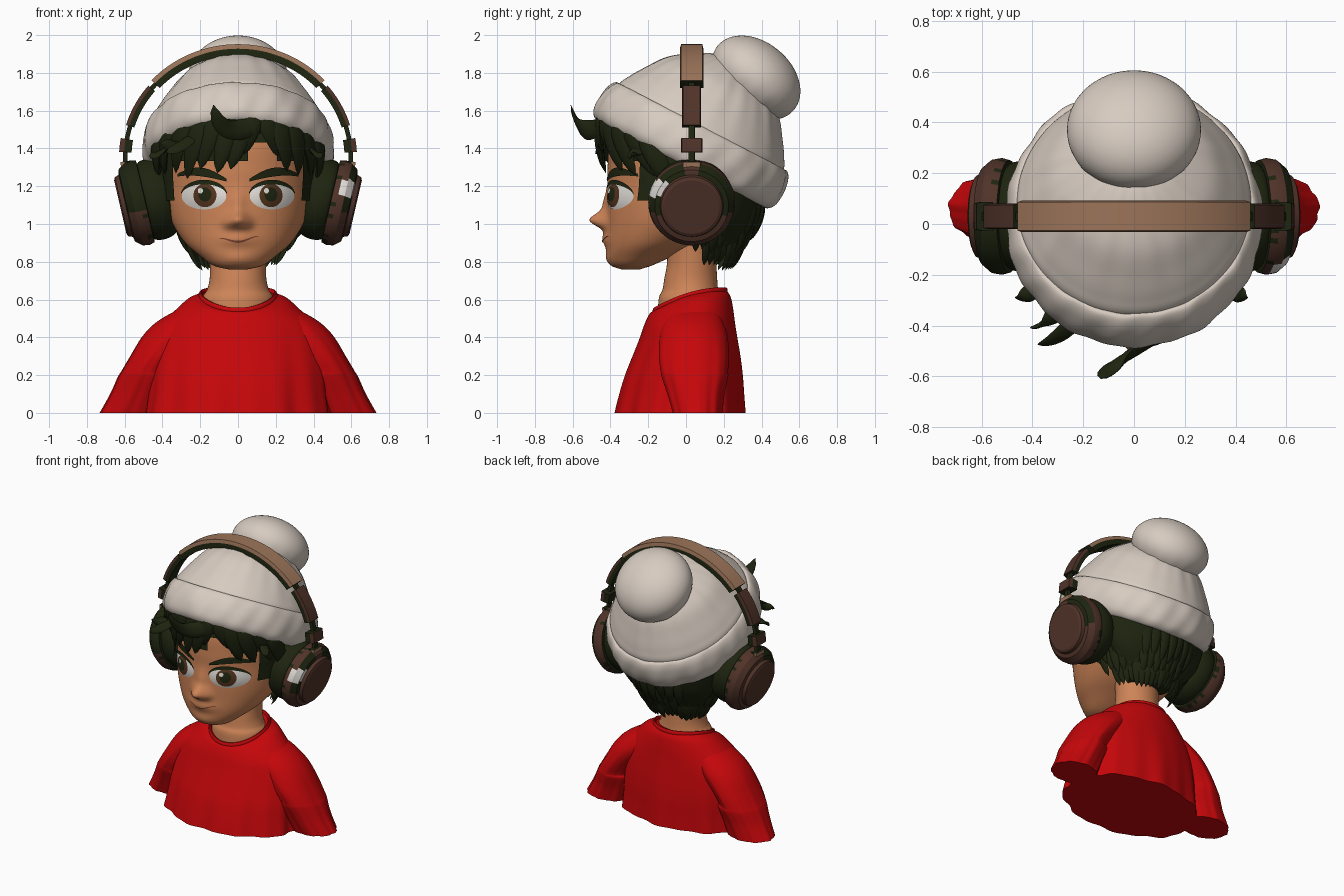
import bpy, bmesh, random
from math import sin, cos, pi, radians, sqrt, exp
from mathutils import Matrix, Vector

if "Cube" in bpy.data.objects:
    bpy.data.objects.remove(bpy.data.objects["Cube"])
random.seed(4)


def material(name, *rgb):
    m = bpy.data.materials.new(name)
    m.use_nodes = True
    m.diffuse_color = (*rgb, 1)
    m.node_tree.nodes["Principled BSDF"].inputs["Base Color"].default_value = (*rgb, 1)
    return m


SKIN = material("skin", .61, .23, .095)
HAIR = material("dark olive", .013, .018, .005)
WOOL = material("cream wool", .68, .6, .53)
RED = material("red cloth", .56, .002, .003)
BROWN = material("dark brown", .08, .033, .022)
TAN = material("tan leather", .33, .175, .1)
WHITE = material("eye white", .75, .72, .68)
IRIS = material("iris brown", .09, .035, .013)
LIP = material("mouth line", .2, .06, .03)


def finish(bm, name, mats, angle=50, closed=True):
    if closed:
        bmesh.ops.recalc_face_normals(bm, faces=bm.faces)
    me = bpy.data.meshes.new(name)
    bm.to_mesh(me)
    bm.free()
    for m in mats:
        me.materials.append(m)
    ob = bpy.data.objects.new(name, me)
    bpy.context.collection.objects.link(ob)
    bpy.ops.object.select_all(action='DESELECT')
    ob.select_set(True)
    bpy.context.view_layer.objects.active = ob
    bpy.ops.object.shade_smooth_by_angle(angle=radians(angle))


def sample(rings, k):
    """Smooth in-between rings: z, half width, front y, back y, centre x, tilt."""
    rows = [tuple(r) + (0, 0)[len(r) - 4:] for r in rings]
    out = []
    for i in range(len(rows) - 1):
        quad = [rows[max(0, min(len(rows) - 1, i + d))] for d in (-1, 0, 1, 2)]
        for s in range(k):
            t = s / k
            out.append([b + t / 2 * (c - a + t * (2 * a - 5 * b + 4 * c - d + t * (3 * (b - c) + d - a)))
                        for a, b, c, d in zip(*quad)])
    return out + [list(rows[-1])]


def skin_rings(bm, loops, cap=True):
    n = len(loops[0])
    vs = [[bm.verts.new(p) for p in loop] for loop in loops]
    for a, b in zip(vs, vs[1:]):
        for j in range(n):
            bm.faces.new((a[j], a[(j + 1) % n], b[(j + 1) % n], b[j]))
    if cap:
        bm.faces.new(vs[0])
        bm.faces.new(vs[-1])


def loft(rings, k=6, seg=64, matrix=Matrix(), ripple=None, cap=True):
    bm = bmesh.new()
    loops = []
    for z, rx, y0, y1, cx, tilt in sample(rings, k):
        cy, ry, loop = (y0 + y1) / 2, (y1 - y0) / 2, []
        for j in range(seg):
            a = 2 * pi * j / seg
            f = 1 + (ripple(a, z) if ripple else 0)
            y = ry * sin(a) * f
            loop.append(matrix @ Vector((cx + rx * cos(a) * f, cy + y, z + tilt * y)))
        loops.append(loop)
    skin_rings(bm, loops, cap)
    return bm


def turned(profile, squash=1):
    return [(z, r * squash, -r, r) for z, r in profile]


# Head, with nose and lips raised from the face
HEAD = [(.76, .05, -.34, -.24), (.78, .13, -.39, -.18), (.83, .2, -.415, -.07), (.9, .28, -.42, .08),
        (1, .345, -.42, .24), (1.1, .375, -.42, .33), (1.2, .385, -.415, .37), (1.3, .39, -.415, .39),
        (1.45, .38, -.4, .4), (1.6, .32, -.32, .37), (1.74, .2, -.17, .3), (1.78, .05, 0, .15)]
ROWS = sample(HEAD, 8)


def bump(x, z):
    g = lambda h, cx, cz, sx, sz: h * exp(-((x - cx) / sx) ** 2 - ((z - cz) / sz) ** 2)
    return (g(.085, 0, 1.02, .05, .042) + g(.02, 0, 1.1, .035, .07) + g(.022, 0, .92, .09, .04)
            + g(.02, .05, 1, .03, .028) + g(.02, -.05, 1, .03, .028) + g(.012, 0, .81, .09, .04))


def face_y(x, z):
    for a, b in zip(ROWS, ROWS[1:]):
        if a[0] <= z <= b[0]:
            t = (z - a[0]) / (b[0] - a[0])
            rx, y0, y1 = [a[i] + t * (b[i] - a[i]) for i in (1, 2, 3)]
            return (y0 + y1) / 2 - (y1 - y0) / 2 * sqrt(max(0, 1 - (x / rx) ** 2)) - bump(x, z)


bm = loft(HEAD, 8, 144)
for v in bm.verts:
    if v.co.y < -.2:
        v.co.y -= bump(v.co.x, v.co.z)
finish(bm, "head", [SKIN])
finish(loft([(.46, .2, -.15, .18), (.6, .19, -.145, .18), (.65, .165, -.125, .17), (.71, .15, -.115, .165),
             (.8, .15, -.1, .16), (.95, .16, -.1, .15)]), "neck", [SKIN])


# Eyes, brows and mouth as thin plates that follow the face
def plate(name, mat, grid, rise):
    bm = bmesh.new()
    vs = [[bm.verts.new((x, face_y(x, z) - rise(x, z), z)) for x, z in row] for row in grid]
    for a, b in zip(vs, vs[1:]):
        for j in range(len(a) - 1):
            f = bm.faces.new((a[j], a[j + 1], b[j + 1], b[j]))
            f.normal_update()
            if f.normal.y > 0:
                f.normal_flip()
    finish(bm, name, [mat], closed=False)


def disc(name, mat, cx, cz, rx, rz, rise):
    plate(name, mat, [[(cx + rx * s / 6 * cos(pi * j / 16), cz + rz * s / 6 * sin(pi * j / 16)) for j in range(33)]
                      for s in (.1, 1, 2, 3, 4, 5, 6)], rise)


def stripe(name, mat, path, width, rise):
    n = len(path) - 1
    plate(name, mat, [[(x, z + e * width * (.3 + .7 * sin(pi * i / n))) for e in (-.5, 0, .5)]
                      for i, (x, z) in enumerate(path)], rise)


for side, s in (("left", 1), ("right", -1)):
    ex, ez = s * .18, 1.148

    def bulge(off):
        return lambda x, z: off + .014 * max(0, 1 - ((x - ex) / .12) ** 2 - ((z - ez) / .07) ** 2)
    ix = ex - s * .005
    disc(side + "_eye_white", WHITE, ex, ez, .118, .071, bulge(.004))
    disc(side + "_iris", IRIS, ix, ez + .003, .061, .062, bulge(.008))
    disc(side + "_pupil", HAIR, ix, ez + .008, .034, .038, bulge(.011))
    disc(side + "_eye_glint", WHITE, ix - .024, ez + .028, .014, .014, bulge(.014))
    lid = [(ex + .124 * cos(pi * i / 24), ez + .074 * sin(pi * i / 24)) for i in range(1, 24)]
    stripe(side + "_lash", HAIR, lid, .024, bulge(.012))
    brow = [(s * (.06 + .26 * t), 1.232 + .045 * sin(pi * t * .8)) for t in [i / 16 for i in range(17)]]
    stripe(side + "_brow", HAIR, brow, .046, lambda x, z: .009)
smile = [(-.1 + .21 * i / 20, .912 + .012 * cos(pi * i / 10) + .012 * i / 20) for i in range(21)]
stripe("mouth", LIP, smile, .011, lambda x, z: .004)

# Shirt body with raised shoulder line, sleeves and collar
fold = lambda a, z: .022 * max(0, 1 - z / .5) * (sin(9 * a) + .6 * sin(17 * a + 1))
bm = loft([(0, .5, -.38, .305), (.1, .485, -.355, .3), (.2, .475, -.325, .295), (.3, .46, -.285, .285),
           (.4, .44, -.245, .27), (.47, .405, -.22, .26), (.53, .33, -.2, .25, 0, .08),
           (.575, .26, -.185, .235, 0, .2), (.595, .2, -.165, .21, 0, .3)], 5, 128, ripple=fold)
for v in bm.verts:
    across = v.co.x ** 2 / (v.co.x ** 2 + v.co.y ** 2)
    v.co.z += .03 * across * min(1, max(0, v.co.z - .48) / .1)
finish(bm, "shirt_body", [RED])
for side, s in (("left", 1), ("right", -1)):
    finish(loft([(0, .165, -.07, .19, s * .565), (.1, .155, -.1, .2, s * .52), (.19, .15, -.13, .22, s * .485),
                 (.22, .137, -.135, .22, s * .48), (.3, .14, -.145, .225, s * .43), (.4, .16, -.14, .22, s * .35),
                 (.47, .16, -.125, .2, s * .285), (.525, .12, -.09, .17, s * .24),
                 (.56, .06, -.03, .11, s * .22)], 5, 72, ripple=fold),
           side + "_sleeve", [RED])
collar = []
for j in range(65):
    a = 2 * pi * j / 64
    c = Vector((.198 * cos(a), .022 + .188 * sin(a), .592 + .054 * sin(a) + .028 * cos(a) ** 2))
    out = Vector((cos(a), sin(a), 0))
    collar.append([c + out * .011 * cos(b) + Vector((0, 0, .02 * sin(b))) for b in [pi * i / 5 for i in range(10)]])
bm = bmesh.new()
skin_rings(bm, collar, False)
bmesh.ops.remove_doubles(bm, verts=bm.verts, dist=.0001)
finish(bm, "collar", [RED])

# Knitted hat, tilted back, with folded brim and pompom
TILT = Matrix.Translation((0, -.02, 1.32)) @ Matrix.Rotation(radians(-27.5), 4, 'X')
pleat = lambda a, z: .012 * (sin(22 * a) + sin(13 * a + 2)) * max(0, z - .2) * 2
lump = lambda a, z: .007 * sin(11 * a + 9 * z) + .005 * sin(23 * a - 20 * z)
finish(loft(turned([(.1, .47), (.21, .492), (.28, .462), (.36, .41), (.46, .335), (.535, .235), (.59, .13),
                    (.61, .03)], .94), 6, 128, TILT, pleat), "hat_crown", [WOOL])
finish(loft(turned([(.03, .44), (-.005, .5), (.03, .54), (.1, .55), (.17, .538), (.212, .517), (.222, .495),
                    (.2, .47)], .92), 5, 128, TILT, lump), "hat_brim", [WOOL])
POM = Matrix.Translation((0, .37, 1.775)) @ Matrix.Rotation(radians(-40), 4, 'X')
ball = [(-.188 * cos(pi * i / 16), .263 * sin(pi * i / 16) + .001) for i in range(17)]
finish(loft(turned(ball), 2, 96, POM, lambda a, z: .01 * (sin(17 * a) + sin(9 * a + 8 * z)) * max(0, -z) * 5),
       "pompom", [WOOL])

# Hair: under-cap, nape and tapered locks
bm = loft([(z, rx + .025, y0 - .02, y1 + .03) for z, rx, y0, y1 in HEAD[4:-2]], 8, 96, cap=False)
low = []
for f in bm.faces:
    c = f.calc_center_median()
    edge = 1.43 if .06 < c.x < .2 else 1.34
    if c.z < (edge if c.y < -.25 else 1.12):
        low.append(f)
bmesh.ops.delete(bm, geom=low, context='FACES')
finish(bm, "hair_cap", [HAIR])
finish(loft([(.83, .15, .06, .21), (.9, .24, .05, .29), (1, .33, .02, .36), (1.1, .38, -.05, .4),
             (1.25, .4, -.05, .43), (1.35, .38, -.05, .4)]), "hair_nape", [HAIR])


def lock(bm, p0, p1, p2, width):
    p0, p1, p2 = Vector(p0), Vector(p1), Vector(p2)
    loops = []
    for i in range(12):
        t = i / 11
        c = p0.lerp(p1, t).lerp(p1.lerp(p2, t), t)
        d = (p1 - p0).lerp(p2 - p1, t).normalized()
        side = d.cross(Vector((c.x, c.y, .05))).normalized()
        up = side.cross(d)
        w = width * (.75 + .6 * t) * (1 - t) ** .6 + .001
        loops.append([c + w * (side * cos(b) + up * .36 * sin(b)) for b in [pi * j / 5 for j in range(10)]])
    skin_rings(bm, loops)


bm = bmesh.new()
for x0, x1, z1 in ((-.42, -.4, 1.2), (-.37, -.38, 1.25), (-.27, -.33, 1.27), (-.18, -.27, 1.24), (-.1, -.2, 1.29),
                   (-.02, -.11, 1.27), (.05, -.04, 1.29), (.08, .03, 1.37), (.13, .21, 1.36), (.2, .26, 1.28),
                   (.28, .32, 1.26), (.35, .38, 1.23), (.42, .4, 1.17)):
    base = TILT @ Vector((x0, -.5 * sqrt(1 - (x0 / .47) ** 2), .04))
    tip = Vector((x1, face_y(x1, z1) - .025, z1))
    lock(bm, base, (base + tip) / 2 + Vector((x0 * .12, -.05, .04)), tip, .078)
finish(bm, "fringe", [HAIR])
bm = bmesh.new()
lock(bm, (.1, -.44, 1.53), (-.1, -.56, 1.43), (-.13, -.61, 1.63), .07)
for p, q in (((-.25, -.4, 1.45), (-.38, -.475, 1.38)), ((-.3, -.34, 1.43), (-.41, -.41, 1.43)),
             ((-.38, -.24, 1.4), (-.47, -.29, 1.36)), ((.38, -.24, 1.4), (.45, -.29, 1.36))):
    mid = (Vector(p) + Vector(q)) / 2 + Vector((0, -.03, -.02))
    lock(bm, p, mid, q, .045)
finish(bm, "loose_locks", [HAIR])
bm = bmesh.new()
for row in range(3):
    for i in range(19):
        a = radians((i - 9 + row % 2 / 2) * (8 + row))
        r, z = .21 + .05 * row, .75 + .08 * row + random.uniform(0, .04)
        ring = lambda rad, h: (rad * sin(a), .03 + rad * cos(a), h)
        lock(bm, ring(r + .06, z + .24), ring(r + .09, z + .12), ring(r, z), .045)
finish(bm, "nape_locks", [HAIR])

# Headphone ear cups
for side, s in (("left", 1), ("right", -1)):
    place = (Matrix.Diagonal((s, 1, 1, 1)) @ Matrix.Translation((.36, .03, 1.15))
             @ Matrix.Rotation(radians(103), 4, 'Y'))
    finish(loft(turned([(0, .16), (.015, .2), (.07, .218), (.125, .21), (.145, .18)]), 4, 64, place),
           side + "_ear_cushion", [HAIR])
    bm = loft(turned([(.13, .18), (.135, .222), (.165, .23), (.2, .224), (.235, .195), (.24, .168),
                      (.262, .162), (.27, .145), (.27, .02)]), 1, 64, place)
    bmesh.ops.recalc_face_normals(bm, faces=bm.faces)
    for f in bm.faces:
        p = place.inverted() @ f.calc_center_median()
        rim = p.xy.length > .18
        upper = p.x < .05 and (p.y < -.02 if s < 0 else p.z > .2 and abs(p.y) > .04)
        if rim and (upper or p.z < .15):
            f.material_index = 1
        if s > 0 and p.z > .16 and rim and p.y < -.12 and -.13 < p.x < -.05:
            f.material_index = 2
    finish(bm, side + "_ear_shell", [BROWN, HAIR, WHITE], 25)


# Headband pieces swept along one arch, with the outer layer in its own colour
def arch(name, start, end, width, thick, top):
    loops = []
    for i in range(33):
        a = radians(start + (end - start) * i / 32)
        c, out = Vector((.597 * cos(a), .03, 1.35 + .572 * sin(a))), Vector((cos(a), 0, sin(a)))
        loops.append([c + out * thick / 2 * u + Vector((0, width / 2 * v, 0))
                      for u, v in ((-1, -1), (.2, -1), (1, -.9), (1, .9), (.2, 1), (-1, 1))])
    bm = bmesh.new()
    skin_rings(bm, loops)
    bm.faces.ensure_lookup_table()
    for i, f in enumerate(bm.faces[:-2]):
        if i % 6 in (1, 2, 3):
            f.material_index = 1
    finish(bm, name, [HAIR, top], 30)


arch("headband", 43, 137, .125, .06, TAN)
for side, flip in (("left", False), ("right", True)):
    for part, a, b, w, t, m in (("slider", 17, 40, .1, .046, BROWN), ("rod", -8, 44, .035, .024, HAIR),
                                ("hinge", 3, 10, .115, .066, BROWN), ("yoke", -9, -2, .1, .05, TAN)):
        arch(side + "_" + part, *((180 - b, 180 - a) if flip else (a, b)), w, t, m)
